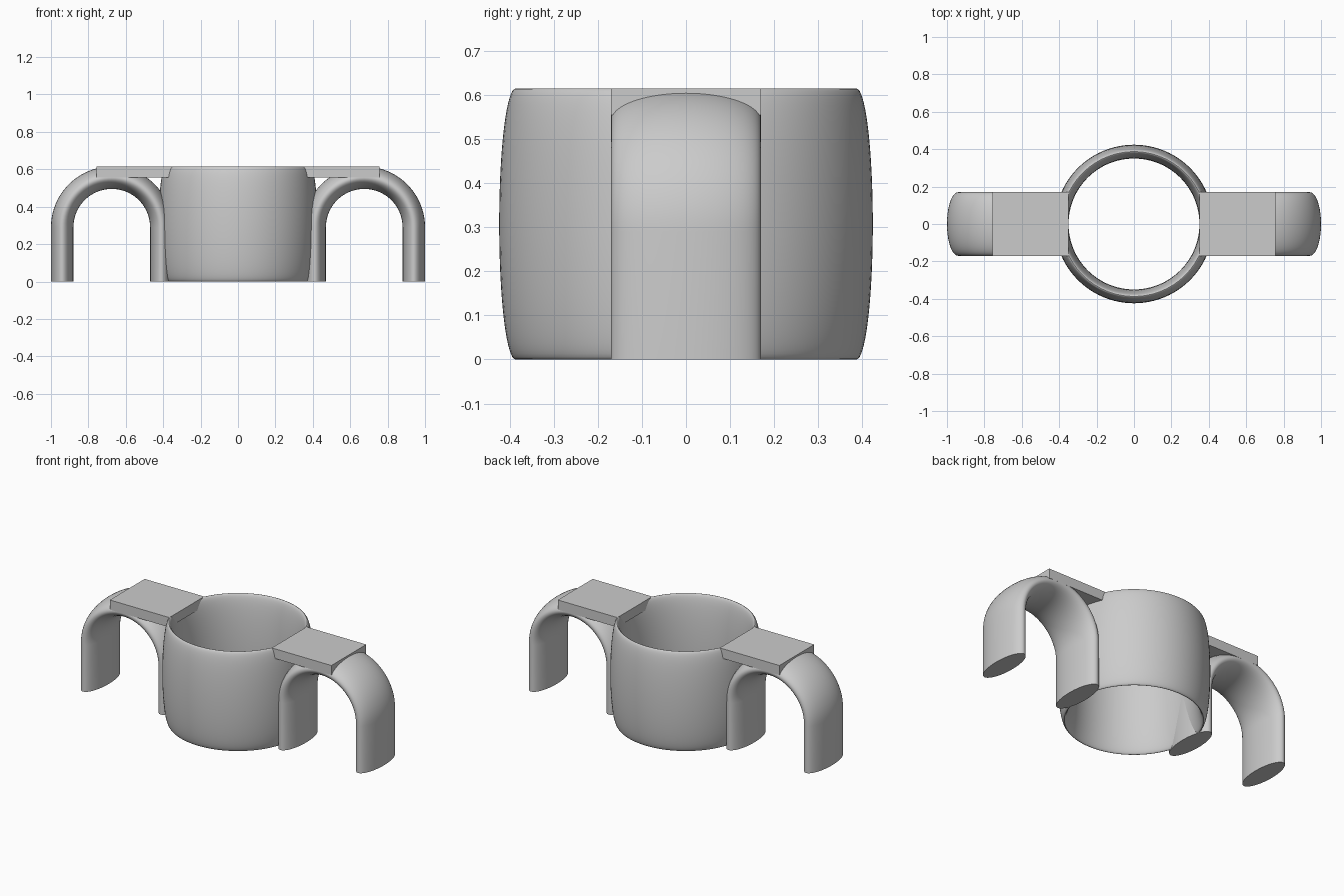
import bpy
import bmesh
from math import sin, cos, pi, radians
from mathutils import Vector

cube = bpy.data.objects.get("Cube")
if cube:
    bpy.data.objects.remove(cube, do_unlink=True)

HEIGHT = 0.615
ring_mid, ring_wall = 0.387, 0.037       # ring centre radius, half wall thickness
leg_thick, leg_wide = 0.06, 0.17         # half sizes of the oval leg section
arch_x, arch_r = 0.675, 0.265            # arch centre and centreline radius
arch_z = HEIGHT - arch_r - leg_thick

grey = bpy.data.materials.new("plain grey")
grey.diffuse_color = (0.6, 0.6, 0.6, 1)
grey.use_nodes = True
grey.node_tree.nodes["Principled BSDF"].inputs["Base Color"].default_value = (0.6, 0.6, 0.6, 1)


def finish(bm, name):
    bmesh.ops.recalc_face_normals(bm, faces=bm.faces)
    mesh = bpy.data.meshes.new(name)
    bm.to_mesh(mesh)
    bm.free()
    mesh.materials.append(grey)
    obj = bpy.data.objects.new(name, mesh)
    bpy.context.collection.objects.link(obj)
    bpy.ops.object.select_all(action='DESELECT')
    obj.select_set(True)
    bpy.context.view_layer.objects.active = obj
    bpy.ops.object.shade_smooth_by_angle(angle=radians(35))


def skin(name, sections, closed):
    """Join a row of closed cross-sections into a tube, looped or capped."""
    bm = bmesh.new()
    rows = [[bm.verts.new(p) for p in s] for s in sections]
    pairs = list(zip(rows, rows[1:]))
    if closed:
        pairs.append((rows[-1], rows[0]))
    else:
        bm.faces.new(rows[0])
        bm.faces.new(rows[-1])
    for a, b in pairs:
        for i in range(len(a)):
            j = (i + 1) % len(a)
            bm.faces.new((a[i], a[j], b[j], b[i]))
    finish(bm, name)


def oval(count):
    return [(cos(2 * pi * i / count), sin(2 * pi * i / count)) for i in range(count)]


# Central ring: a tall thin oval section swept round the vertical axis
ring = []
for dx, dy in oval(96):
    ring.append([Vector((dx * (ring_mid + ring_wall * u),
                         dy * (ring_mid + ring_wall * u),
                         HEIGHT / 2 * (1 + v))) for u, v in oval(64)])
skin("central_ring", ring, True)

for side, word in ((1, "left"), (-1, "right")):
    # Arched leg: a flat oval section carried up, over and down
    steps = [(pi * k / 40, arch_z) for k in range(41)]
    steps = [(0, 0)] + steps + [(pi, 0)]
    arch = []
    for angle, base in steps:
        arch.append([Vector((side * (arch_x + cos(angle) * (arch_r + leg_thick * u)),
                             leg_wide * v,
                             base + sin(angle) * (arch_r + leg_thick * u)))
                     for u, v in oval(64)])
    skin(word + "_arched_leg", arch, False)

    # Flat plate bridging the ring rim and the top of the arch
    x_in, x_out, z_low = 0.35, 0.757, 0.555
    bm = bmesh.new()
    bmesh.ops.create_cube(bm, size=1)
    bmesh.ops.scale(bm, vec=(x_out - x_in, 2 * leg_wide, HEIGHT - z_low), verts=bm.verts)
    bmesh.ops.translate(bm, vec=(side * (x_in + x_out) / 2, 0, (HEIGHT + z_low) / 2),
                        verts=bm.verts)
    finish(bm, word + "_top_plate")
